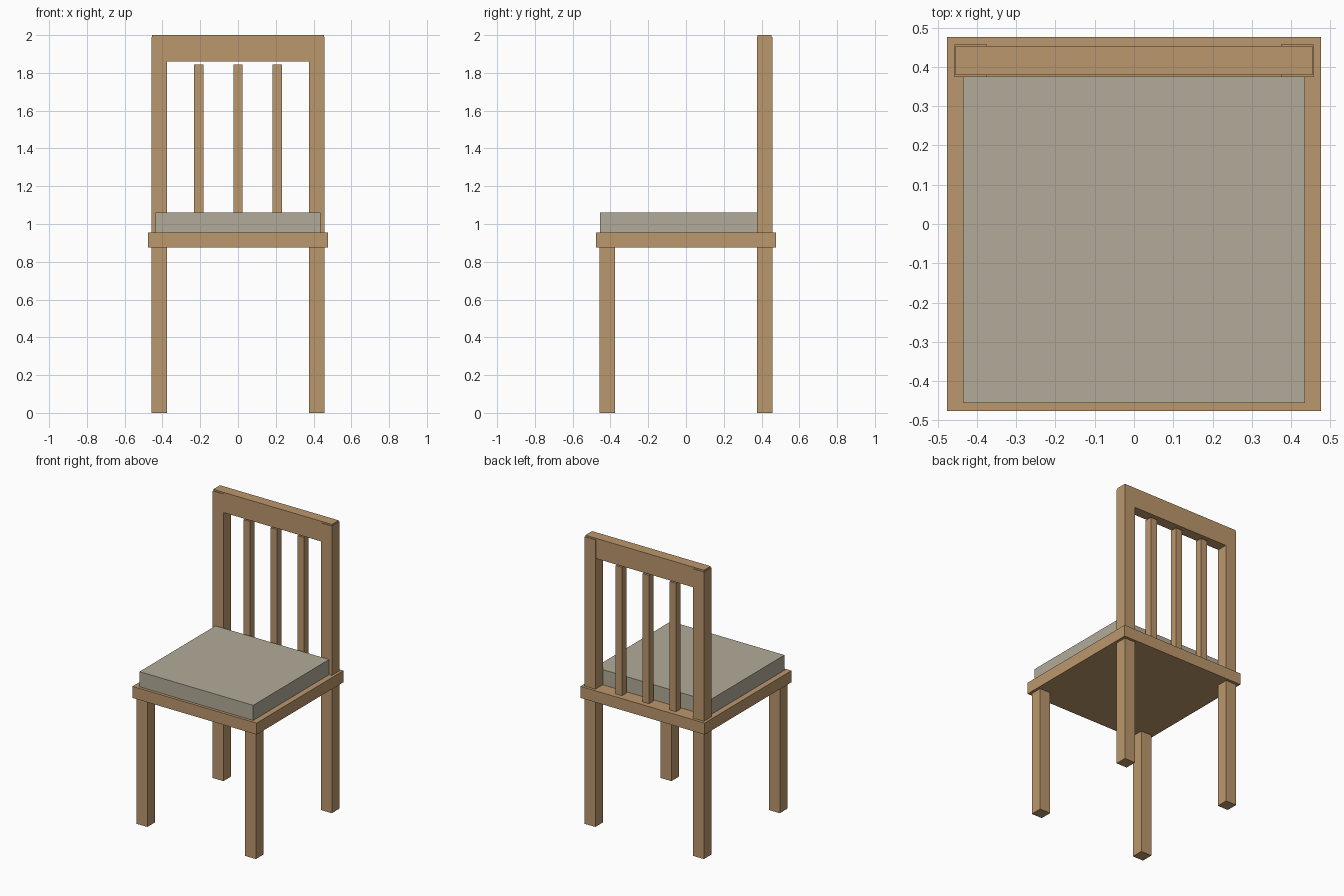
import bpy

if "Cube" in bpy.data.objects:
    bpy.data.objects.remove(bpy.data.objects["Cube"])


def material(name, color):
    m = bpy.data.materials.new(name)
    m.diffuse_color = color
    m.use_nodes = True
    m.node_tree.nodes["Principled BSDF"].inputs["Base Color"].default_value = m.diffuse_color
    return m


wood = material("wood", (0.50, 0.31, 0.15, 1))
fabric = material("fabric", (0.45, 0.41, 0.32, 1))


def box(name, x, y, z, mat):
    """Box from (min, max) ranges on each axis."""
    bpy.ops.mesh.primitive_cube_add(size=1, location=[sum(r) / 2 for r in (x, y, z)])
    ob = bpy.context.object
    ob.name = name
    ob.scale = [r[1] - r[0] for r in (x, y, z)]
    bpy.ops.object.transform_apply(location=False, rotation=False, scale=True)
    ob.data.materials.append(mat)
    return ob


IN, OUT = 0.375, 0.457
SEAT_BOTTOM, SEAT_TOP = 0.875, 0.955

# Seat board and cushion
box("seat", (-0.476, 0.476), (-0.476, 0.476), (SEAT_BOTTOM, SEAT_TOP), wood)
box("cushion", (-0.436, 0.436), (-0.456, 0.376), (SEAT_TOP, 1.06), fabric)

# Legs and back posts, left and right
for side, x in (("left", (-OUT, -IN)), ("right", (IN, OUT))):
    box(f"front_leg_{side}", x, (-OUT, -IN), (0, SEAT_BOTTOM), wood)
    box(f"back_leg_{side}", x, (IN, OUT), (0, SEAT_BOTTOM), wood)
    box(f"back_post_{side}", x, (IN, OUT), (SEAT_TOP, 1.99), wood)

# Top rail of the backrest
box("top_rail", (-0.455, 0.455), (0.379, 0.453), (1.86, 2.0), wood)

# Upright slats, stopping just short of the rail
for i in (-1, 0, 1):
    cx = i * 0.207
    box(f"back_slat_{i + 2}", (cx - 0.025, cx + 0.025), (0.391, 0.441), (SEAT_TOP, 1.845), wood)
